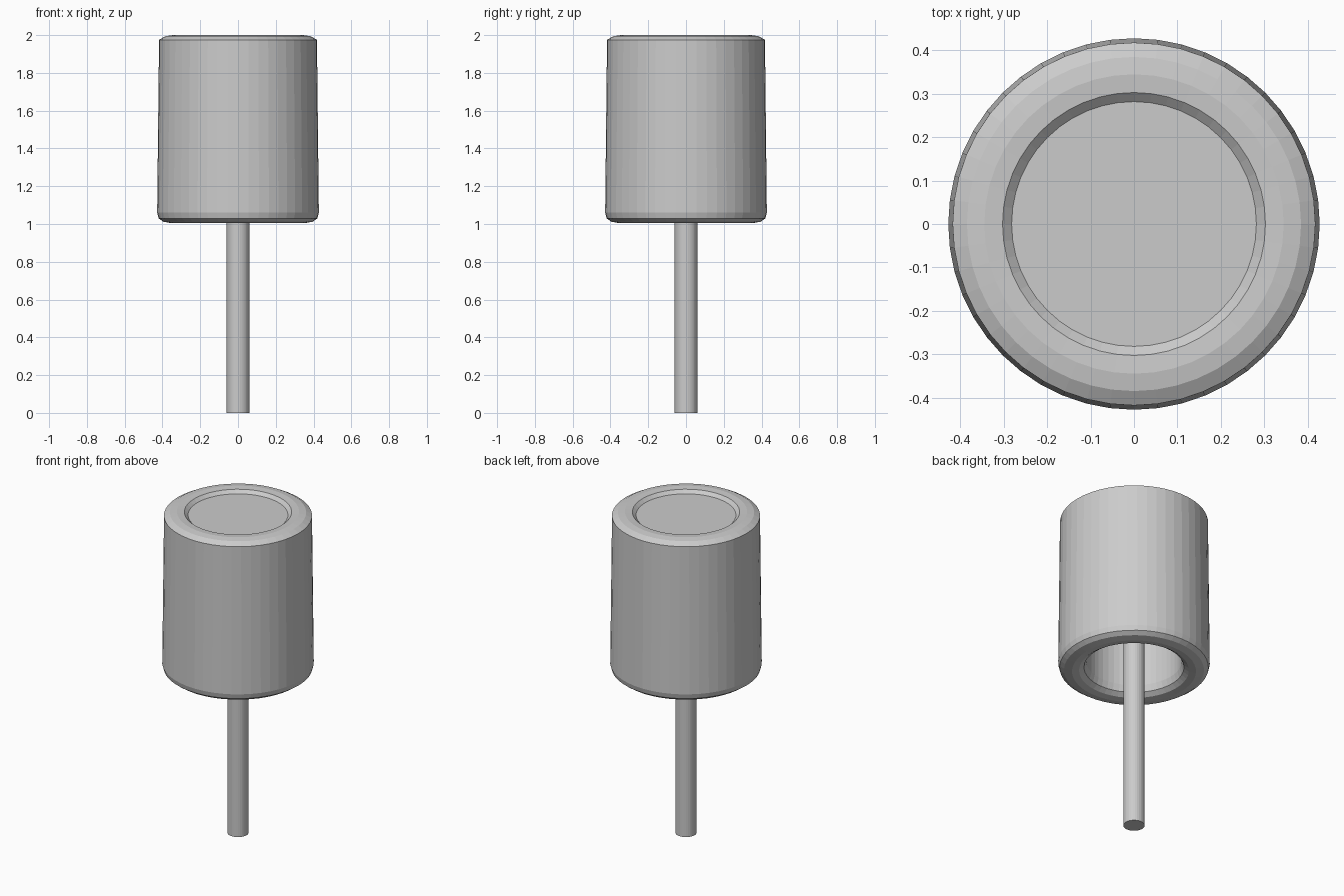
import bpy, bmesh, math

if "Cube" in bpy.data.objects:
    bpy.data.objects.remove(bpy.data.objects["Cube"])

SEG = 48


def lathe(name, profile, seg=SEG):
    """Spin an (r, z) profile around z; radius 0 closes to a single point."""
    bm = bmesh.new()
    verts = [bm.verts.new((r, 0, z)) for r, z in profile]
    edges = [bm.edges.new(pair) for pair in zip(verts, verts[1:])]
    bmesh.ops.spin(bm, geom=verts + edges, axis=(0, 0, 1), cent=(0, 0, 0),
                   angle=math.tau, steps=seg, use_duplicate=False)
    bmesh.ops.remove_doubles(bm, verts=bm.verts, dist=1e-4)
    bmesh.ops.recalc_face_normals(bm, faces=bm.faces)
    mesh = bpy.data.meshes.new(name)
    bm.to_mesh(mesh)
    bm.free()
    obj = bpy.data.objects.new(name, mesh)
    bpy.context.collection.objects.link(obj)
    return obj


# Hollow head: recessed top, tapered wall, rolled lower rim, inner cavity
lathe("hollow_head", [
    (0, 1.978), (0.282, 1.978), (0.303, 1.997), (0.345, 2.0),
    (0.385, 1.994), (0.418, 1.975),
    (0.428, 1.06), (0.42, 1.03), (0.395, 1.012), (0.35, 1.004),
    (0.31, 1.01), (0.282, 1.03), (0.27, 1.07),
    (0.27, 1.95), (0, 1.95),
])

# Stick, running up inside the head
lathe("stick", [(0, 0), (0.06, 0), (0.06, 1.95), (0, 1.95)], 32)
